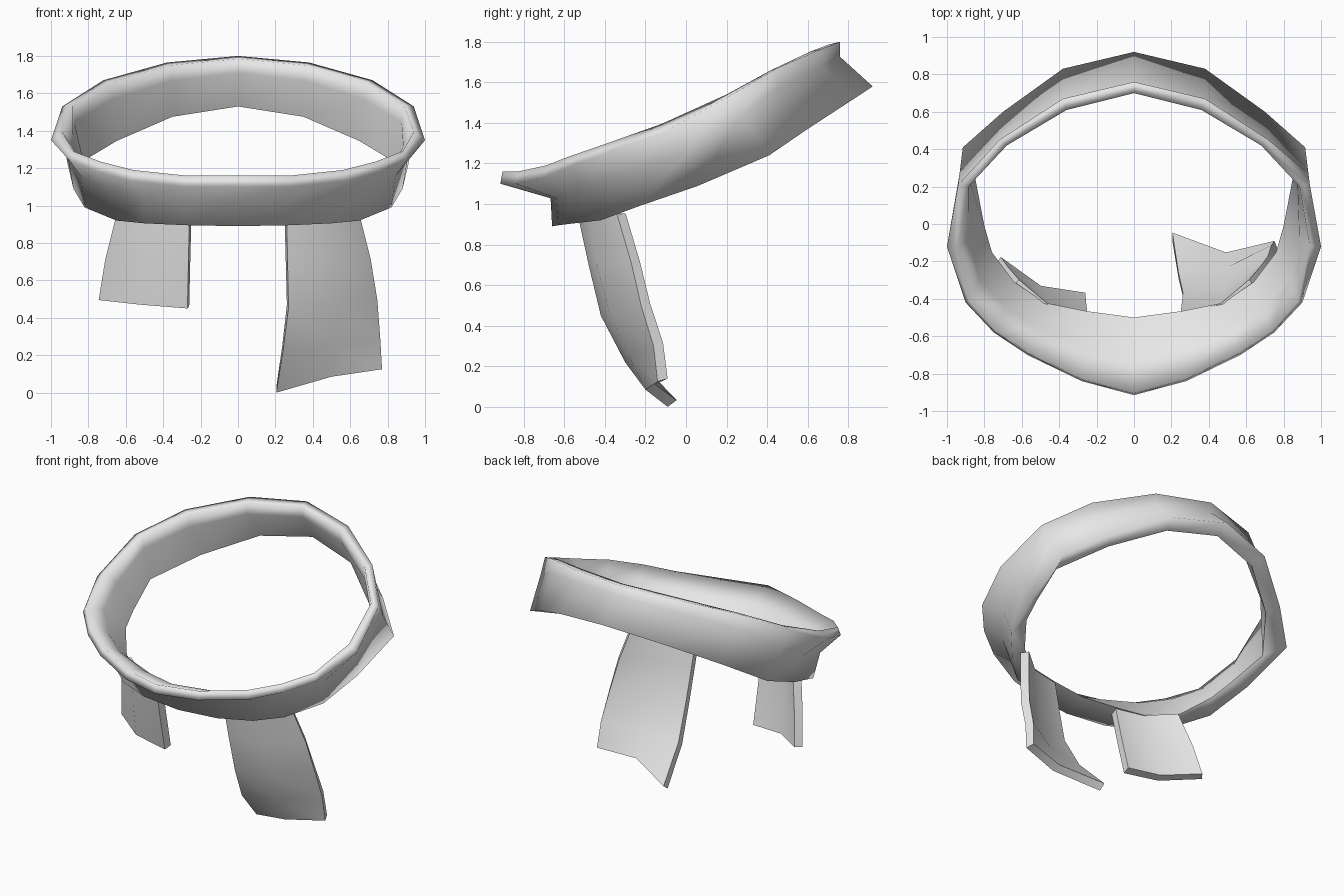
import bpy, bmesh, math
from mathutils import Vector

if "Cube" in bpy.data.objects:
    bpy.data.objects.remove(bpy.data.objects["Cube"], do_unlink=True)

cloth = bpy.data.materials.new("grey cloth")
cloth.use_nodes = True
colour = (0.8, 0.8, 0.8, 1)
cloth.diffuse_color = colour
cloth.node_tree.nodes["Principled BSDF"].inputs["Base Color"].default_value = colour


def make_object(name, bm):
    for face in bm.faces:
        face.smooth = True
    mesh = bpy.data.meshes.new(name)
    bm.to_mesh(mesh)
    bm.free()
    mesh.materials.append(cloth)
    ob = bpy.data.objects.new(name, mesh)
    bpy.context.collection.objects.link(ob)
    return ob


# Half outlines of the tilted band, running from the back to the front
rim = [(0, .76, 1.80), (.38, .67, 1.765), (.72, .45, 1.67), (.94, .21, 1.53), (1, -.12, 1.35),
       (.90, -.42, 1.24), (.75, -.58, 1.18), (.57, -.70, 1.13), (.28, -.84, 1.10), (0, -.915, 1.10)]
lip = [(0, .70, 1.785), (.36, .61, 1.75), (.68, .42, 1.66), (.885, .20, 1.54), (.94, -.12, 1.395),
       (.88, -.415, 1.29), (.735, -.575, 1.235), (.56, -.69, 1.19), (.275, -.83, 1.16), (0, -.905, 1.16)]
lower = [(0, .92, 1.58), (.38, .83, 1.52), (.70, .60, 1.37), (.915, .41, 1.24), (.88, .06, 1.09),
         (.82, -.23, .99), (.65, -.42, .92), (.50, -.55, .905), (.28, -.63, .895), (0, -.66, .89)]
inner = [(0, .82, 1.53), (.35, .74, 1.475), (.65, .52, 1.345), (.85, .25, 1.225), (.80, -.01, 1.12),
         (.76, -.15, 1.06), (.64, -.31, .97), (.48, -.42, .94), (.26, -.465, .94), (0, -.50, .94)]
# how far the pinched middle leans to the rim outside, and to the lower edge inside
lean_out = [1, 1, 1, .7, .25, .25, .35, .12, .05, .03]
lean_in = [.1, .1, .1, .3, .4, .45, .5, .5, .47, .45]


def section(i):
    """Closed cross-section of the band at one station."""
    r, p, l, n = (Vector(line[i]) for line in (rim, lip, lower, inner))
    m = l.lerp(r, lean_out[i])
    m.z = l.z + (r.z - l.z) * .66
    im = p.lerp(n, lean_in[i])
    im.z = p.z + (n.z - p.z) * .3
    return [r, m, l, n, im, p]


# Headband: loft the sections around the loop, mirrored on x
stations = [section(i) for i in range(10)]
stations += [[Vector((-p.x, p.y, p.z)) for p in section(i)] for i in range(8, 0, -1)]
bm = bmesh.new()
loops = [[bm.verts.new(p) for p in s] for s in stations]
for a, b in zip(loops, loops[1:] + loops[:1]):
    for j in range(6):
        k = (j + 1) % 6
        bm.faces.new((a[j], a[k], b[k], b[j]))
    # crisp inner lower edge
    bm.edges.get((a[3], b[3])).smooth = False
bmesh.ops.recalc_face_normals(bm, faces=bm.faces)
make_object("headband", bm)

# Hanging cloth tails: rows from the band downwards, inner to outer edge
tail_rows = [
    [(.26, -.53, .93), (.48, -.48, .94), (.65, -.34, .95)],
    [(.265, -.48, .70), (.50, -.44, .70), (.71, -.27, .71)],
    [(.27, -.42, .45), (.52, -.38, .47), (.745, -.22, .495)],
    [(.24, -.30, .22), (.51, -.28, .25), (.76, -.16, .30)],
    [(.205, -.09, .0), (.50, -.20, .085), (.77, -.14, .125)],
]


def tail(name, rows, side):
    bm = bmesh.new()
    grid = [[bm.verts.new((x * side, y, z)) for x, y, z in row] for row in rows]
    for a, b in zip(grid, grid[1:]):
        for c in range(2):
            quad = (a[c], b[c], b[c + 1], a[c + 1])
            bm.faces.new(quad if side > 0 else quad[::-1])
    ob = make_object(name, bm)
    solid = ob.modifiers.new("thickness", 'SOLIDIFY')
    solid.thickness = .055
    solid.offset = -1
    ob.modifiers.new("crisp rim", 'EDGE_SPLIT').split_angle = math.radians(60)


tail("long_tail_left", tail_rows, 1)
tail("short_tail_right", tail_rows[:3], -1)
